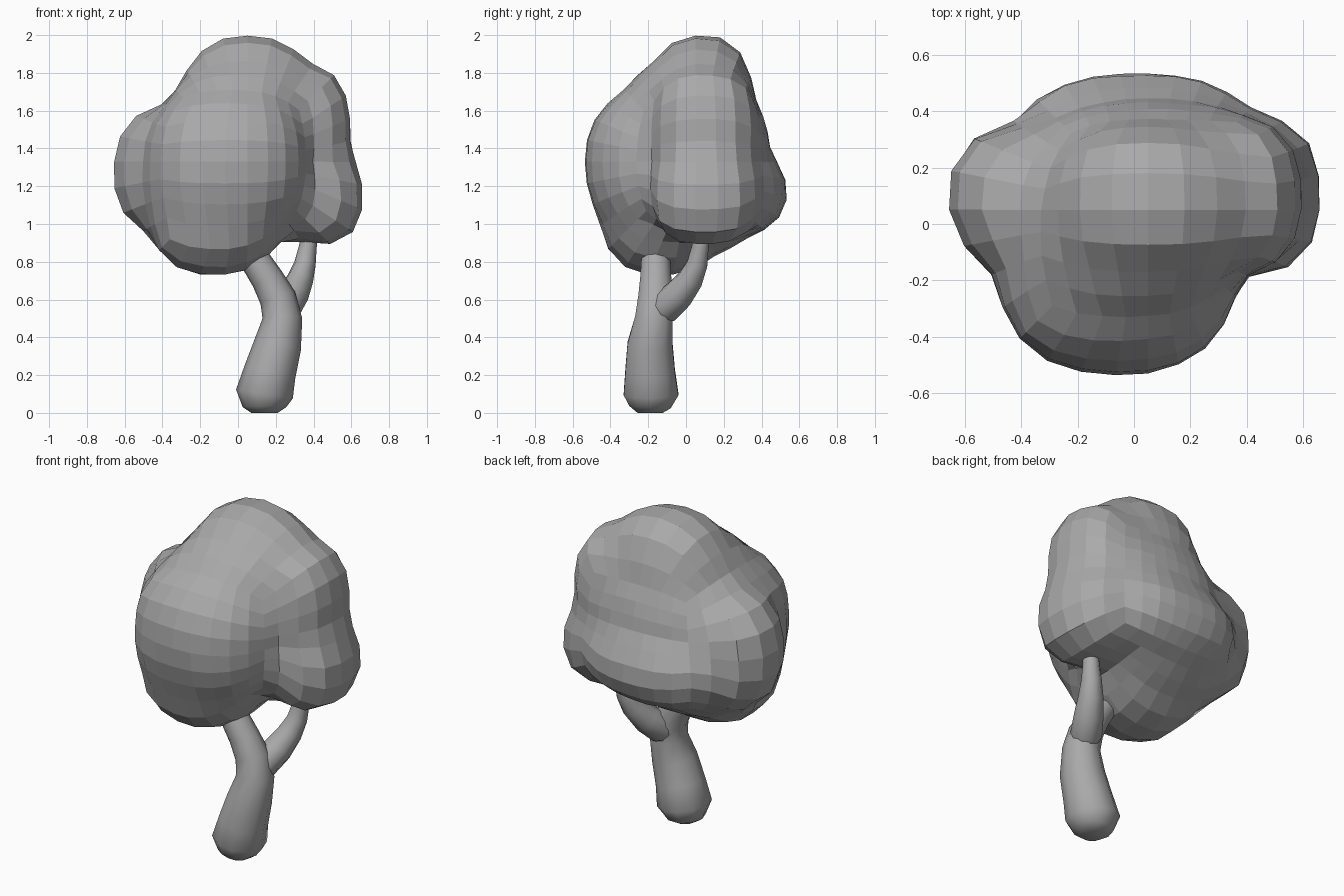
import bpy
import bmesh
import math
from mathutils import Vector

cube = bpy.data.objects.get("Cube")
if cube:
    bpy.data.objects.remove(cube, do_unlink=True)

GREY = (0.4, 0.4, 0.4, 1.0)
grey = bpy.data.materials.new("plain_grey")
grey.use_nodes = True
grey.diffuse_color = GREY
for node in grey.node_tree.nodes:
    if node.type == 'BSDF_PRINCIPLED':
        node.inputs["Base Color"].default_value = GREY


def finish(bm, name, smooth):
    """Turn a bmesh into a named object with the shared material."""
    bmesh.ops.recalc_face_normals(bm, faces=bm.faces[:])
    for face in bm.faces:
        face.smooth = smooth
    mesh = bpy.data.meshes.new(name)
    bm.to_mesh(mesh)
    bm.free()
    mesh.materials.append(grey)
    obj = bpy.data.objects.new(name, mesh)
    bpy.context.collection.objects.link(obj)
    return obj


def limb(name, points, sides=10):
    """Tapered tube through (x, y, z, radius) points."""
    bm = bmesh.new()
    centres = [Vector(p[:3]) for p in points]
    rings = []
    for i, centre in enumerate(centres):
        ahead = centres[min(i + 1, len(centres) - 1)]
        behind = centres[max(i - 1, 0)]
        turn = Vector((0, 0, 1)).rotation_difference(ahead - behind)
        ring = []
        for s in range(sides):
            a = math.tau * s / sides
            offset = Vector((math.cos(a), math.sin(a), 0)) * points[i][3]
            ring.append(bm.verts.new(centre + turn @ offset))
        rings.append(ring)
    for low, high in zip(rings, rings[1:]):
        for s in range(sides):
            t = (s + 1) % sides
            bm.faces.new((low[s], low[t], high[t], high[s]))
    bm.faces.new(rings[0][::-1])
    bm.faces.new(rings[-1])
    return finish(bm, name, True)


# Trunk leaning into the crown, and the side branch
limb("trunk", [
    (0.14, -0.19, 0.0, 0.07), (0.14, -0.19, 0.03, 0.115),
    (0.14, -0.185, 0.1, 0.152), (0.17, -0.19, 0.22, 0.138),
    (0.21, -0.19, 0.36, 0.126), (0.235, -0.17, 0.5, 0.105),
    (0.21, -0.16, 0.61, 0.097), (0.155, -0.16, 0.71, 0.086),
    (0.09, -0.16, 0.81, 0.08), (-0.01, -0.15, 0.95, 0.07)])
limb("side_branch", [
    (0.21, -0.19, 0.5, 0.06), (0.25, -0.11, 0.56, 0.088),
    (0.295, -0.035, 0.63, 0.082), (0.33, 0.025, 0.71, 0.07),
    (0.355, 0.06, 0.79, 0.057), (0.37, 0.075, 0.88, 0.047),
    (0.39, 0.08, 1.02, 0.04)])

# Leaf lobes: centre and radii
LOBES = [
    ((0.05, 0.08, 1.62), (0.34, 0.28, 0.39)),    # top
    ((0.0, -0.05, 1.6), (0.33, 0.27, 0.25)),     # upper front
    ((0.37, 0.1, 1.52), (0.23, 0.27, 0.32)),     # left shoulder
    ((-0.06, -0.12, 1.33), (0.43, 0.42, 0.39)),  # front
    ((-0.12, -0.13, 1.05), (0.34, 0.32, 0.33)),  # lower front
    ((-0.4, 0.1, 1.28), (0.27, 0.25, 0.33)),     # right
    ((0.45, 0.1, 1.14), (0.22, 0.28, 0.26)),     # lower left
    ((0.01, 0.22, 1.17), (0.44, 0.32, 0.23)),    # lower back
    ((0.07, 0.18, 1.38), (0.41, 0.26, 0.31)),    # upper back
    ((-0.08, 0.04, 1.08), (0.35, 0.32, 0.24)),   # underside
]
CORE = Vector((0.05, 0.05, 1.33))
BOXY, BLEND = 2.5, 11


def foliage(point):
    """Softly blended lobe density: one on the leaf surface."""
    total = 0
    for centre, radii in LOBES:
        size = sum(abs((p - c) / r) ** BOXY
                   for p, c, r in zip(point, centre, radii))
        total += max(size, 0.01) ** (-BLEND / BOXY)
    return total


def reach(direction):
    """Distance from the crown core out to the leaf surface."""
    distance = 1.0
    while distance > 0.15 and foliage(CORE + direction * distance) < 1:
        distance -= 0.008
    return distance


# Crown: a faceted quad ball pushed out onto the lobes
bm = bmesh.new()
bmesh.ops.create_cube(bm, size=2)
bmesh.ops.subdivide_edges(bm, edges=bm.edges[:], cuts=7, use_grid_fill=True)
for v in bm.verts:
    way = Vector([math.tan(k * math.pi / 4) for k in v.co]).normalized()
    v.co = CORE + way * reach(way)
bmesh.ops.smooth_vert(bm, verts=bm.verts[:], factor=0.3, use_axis_x=True,
                      use_axis_y=True, use_axis_z=True)
finish(bm, "leafy_crown", False)
